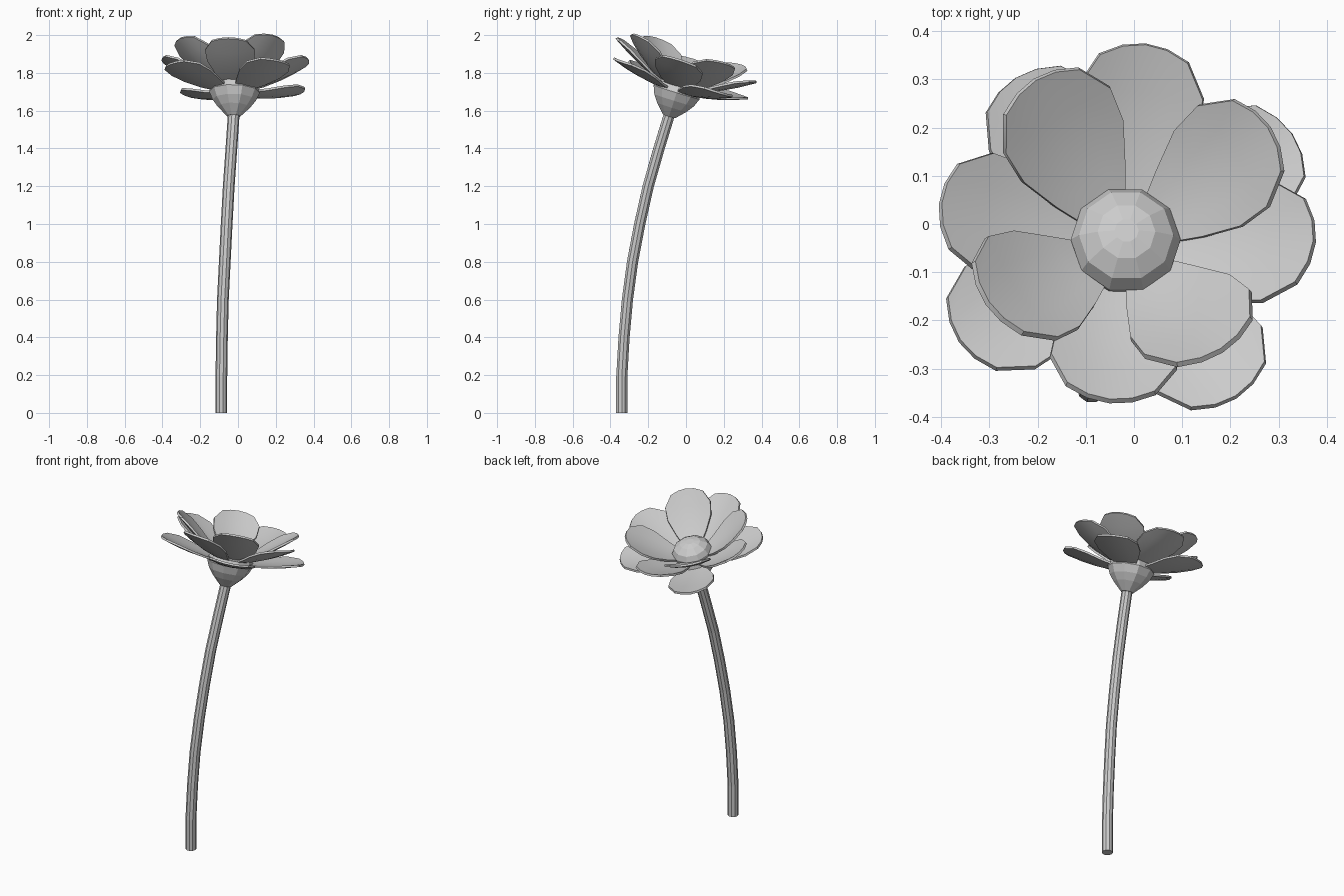
import bpy, bmesh, math
from mathutils import Vector, Matrix

if "Cube" in bpy.data.objects:
    bpy.data.objects.remove(bpy.data.objects["Cube"])

# Flower head frame: origin at stem top, z along the leaning axis
axis = Vector((0.03, 0.297, 0.955)).normalized()
vy = (Vector((0, 1, 0)) - axis * axis.y).normalized()
vx = vy.cross(axis)
HEAD = Matrix.Translation((-0.023, -0.09, 1.57)) @ Matrix((vx, vy, axis)).transposed().to_4x4()


def add_object(name, bm, matrix):
    bmesh.ops.recalc_face_normals(bm, faces=bm.faces)
    mesh = bpy.data.meshes.new(name)
    bm.to_mesh(mesh)
    bm.free()
    ob = bpy.data.objects.new(name, mesh)
    ob.matrix_world = matrix
    bpy.context.collection.objects.link(ob)
    return ob


def lathe(name, profile, sides):
    """Closed turned solid from (radius, height) points in the head frame."""
    bm = bmesh.new()
    rings = [[bm.verts.new((r * math.cos(a), r * math.sin(a), h))
              for a in (math.tau * k / sides for k in range(sides))] for r, h in profile]
    for lo, hi in zip(rings, rings[1:]):
        for k in range(sides):
            n = (k + 1) % sides
            bm.faces.new((lo[k], lo[n], hi[n], hi[k]))
    bm.faces.new(rings[0])
    bm.faces.new(rings[-1])
    return add_object(name, bm, HEAD)


def petal(name, angle, base, tip, half_width):
    """Cupped rounded petal from base to tip, both (radius, height)."""
    b, t = Vector(base), Vector(tip)
    along = t - b
    up = Vector((-along.y, along.x)).normalized()
    rows = [(0, 0.3), (0.25, 0.66), (0.5, 0.95), (0.72, 1.0), (0.92, 0.7)]
    bm = bmesh.new()
    grid = []
    for f, w in rows:
        row = []
        for u in (-1, -0.5, 0, 0.5, 1):
            # the last row bows out to the tip
            g = f + (1 - f) * (1 - u * u) if f > 0.9 else f
            lift = 0.022 * (w * u) ** 2 - 0.05 * g * (1 - g)
            p = b + along * g + up * lift
            row.append(bm.verts.new((p.x, u * w * half_width, p.y)))
        grid.append(row)
    for r0, r1 in zip(grid, grid[1:]):
        for k in range(4):
            bm.faces.new((r0[k], r0[k + 1], r1[k + 1], r1[k]))
    bmesh.ops.recalc_face_normals(bm, faces=bm.faces)
    bmesh.ops.solidify(bm, geom=bm.faces[:], thickness=0.012)
    ob = add_object(name, bm, HEAD @ Matrix.Rotation(math.radians(angle), 4, 'Z'))
    bpy.ops.object.select_all(action='DESELECT')
    ob.select_set(True)
    bpy.context.view_layer.objects.active = ob
    bpy.ops.object.shade_smooth_by_angle(angle=math.radians(35))


# Stem: ten-sided bent tube
path = [(-0.088, -0.34, 0), (-0.088, -0.34, 0.19), (-0.085, -0.328, 0.4), (-0.08, -0.31, 0.6),
        (-0.07, -0.283, 0.8), (-0.06, -0.245, 1.0), (-0.049, -0.2, 1.2),
        (-0.035, -0.143, 1.4), (-0.022, -0.085, 1.59)]
curve = bpy.data.curves.new("stem", 'CURVE')
curve.dimensions = '3D'
curve.bevel_depth = 0.031
curve.bevel_resolution = 3
curve.use_fill_caps = True
spline = curve.splines.new('POLY')
spline.points.add(len(path) - 1)
for point, co in zip(spline.points, path):
    point.co = (*co, 1)
spline.use_smooth = False
bpy.context.collection.objects.link(bpy.data.objects.new("stem", curve))

# Green cup under the petals and the domed centre
lathe("cup", [(0.035, 0), (0.05, 0.015), (0.085, 0.05), (0.115, 0.09), (0.134, 0.135), (0.122, 0.17)], 10)
lathe("flower_centre", [(0.09, 0.14), (0.112, 0.165), (0.114, 0.195), (0.098, 0.225),
                        (0.06, 0.25), (0.025, 0.258)], 10)

# Three rings of four petals
rings = [("outer_petal", 33, (0.06, 0.145), (0.412, 0.215)),
         ("middle_petal", -6, (0.06, 0.16), (0.387, 0.318)),
         ("inner_petal", 33, (0.06, 0.165), (0.347, 0.37))]
for name, start, base, tip in rings:
    for k in range(4):
        petal(f"{name}_{k + 1}", start + 90 * k, base, tip, 0.13)
